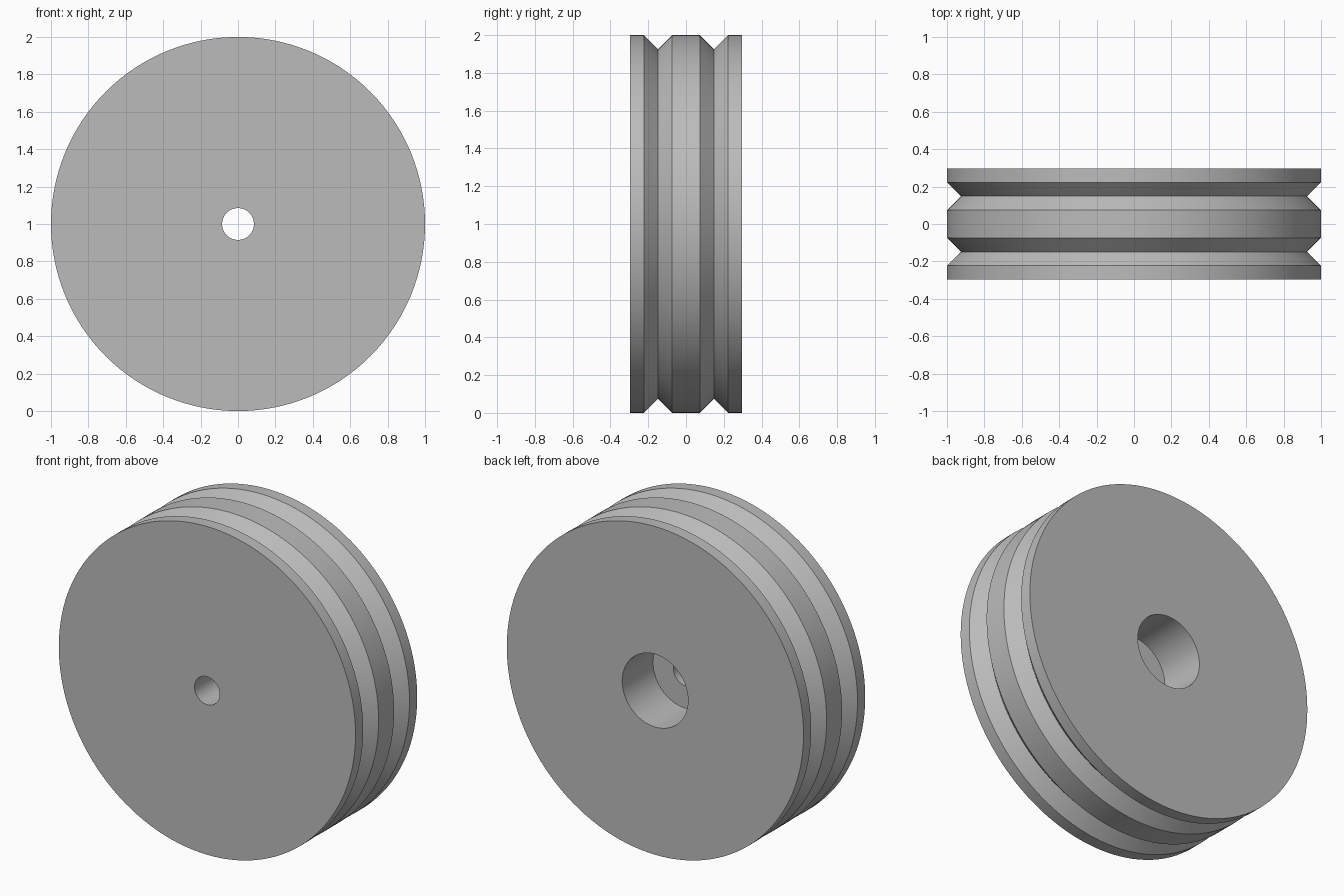
import bpy
import bmesh
import math
from mathutils import Vector

cube = bpy.data.objects.get("Cube")
if cube:
    bpy.data.objects.remove(cube, do_unlink=True)

# Main dimensions
RADIUS = 1.0
STEP = 0.0743            # width of each land and groove flank, also groove depth
HALF = 4 * STEP          # half the wheel thickness
BORE, POCKET = 0.085, 0.222
SEGMENTS = 128

# Plain grey finish
grey = bpy.data.materials.new("plain_grey")
grey.use_nodes = True
colour = (0.5, 0.5, 0.5, 1.0)
grey.diffuse_color = colour
grey.node_tree.nodes["Principled BSDF"].inputs["Base Color"].default_value = colour

# Closed cross-section (radius, y): front face, rim with two V grooves,
# back face, wide pocket to mid thickness, narrow bore
root = RADIUS - STEP
profile = [(BORE, -HALF), (RADIUS, -HALF)]
for centre in (-2 * STEP, 2 * STEP):
    profile += [(RADIUS, centre - STEP), (root, centre), (RADIUS, centre + STEP)]
profile += [(RADIUS, HALF), (POCKET, HALF), (POCKET, 0), (BORE, 0)]

# Turn the section around the y axis
bm = bmesh.new()
verts = [bm.verts.new((r, y, RADIUS)) for r, y in profile]
edges = [bm.edges.new((v, verts[(i + 1) % len(verts)])) for i, v in enumerate(verts)]
bmesh.ops.spin(bm, geom=verts + edges, cent=Vector((0, 0, RADIUS)), axis=Vector((0, 1, 0)),
               dvec=Vector((0, 0, 0)), angle=math.tau, steps=SEGMENTS, use_merge=False)
bmesh.ops.remove_doubles(bm, verts=bm.verts[:], dist=0.0001)
bmesh.ops.recalc_face_normals(bm, faces=bm.faces[:])
mesh = bpy.data.meshes.new("grooved_wheel")
bm.to_mesh(mesh)
bm.free()
mesh.materials.append(grey)

wheel = bpy.data.objects.new("grooved_wheel", mesh)
bpy.context.collection.objects.link(wheel)
bpy.context.view_layer.objects.active = wheel
wheel.select_set(True)
bpy.ops.object.shade_smooth_by_angle(angle=math.radians(30))
